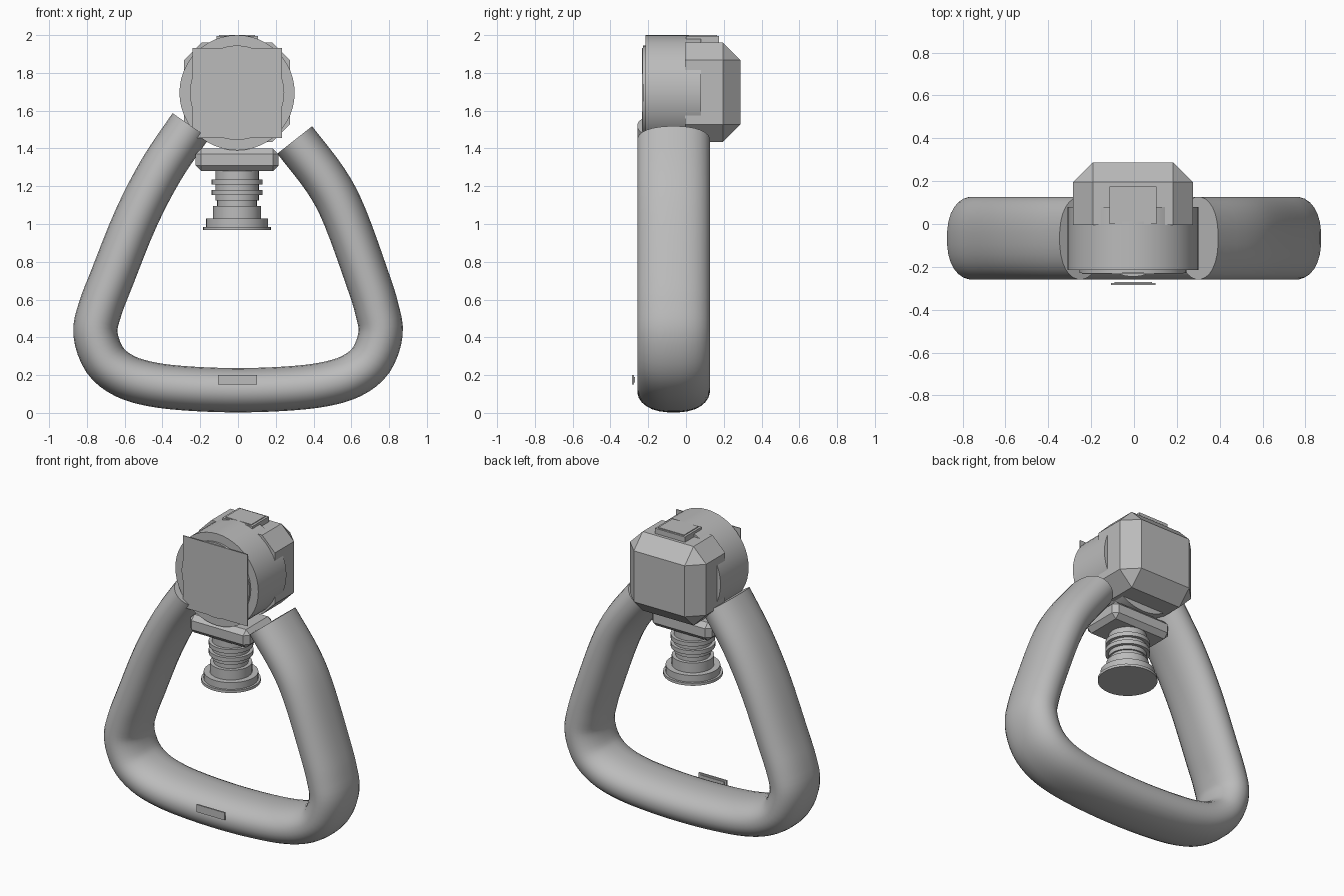
import bpy, bmesh, math
from mathutils import Vector

if "Cube" in bpy.data.objects:
    bpy.data.objects.remove(bpy.data.objects["Cube"])

grey = bpy.data.materials.new("metal_grey")
grey.diffuse_color = (0.5, 0.5, 0.5, 1)
grey.use_nodes = True
grey.node_tree.nodes["Principled BSDF"].inputs["Base Color"].default_value = grey.diffuse_color


def finish(name, bm, smooth=False):
    bmesh.ops.recalc_face_normals(bm, faces=bm.faces)
    me = bpy.data.meshes.new(name)
    bm.to_mesh(me)
    bm.free()
    me.materials.append(grey)
    ob = bpy.data.objects.new(name, me)
    bpy.context.collection.objects.link(ob)
    if smooth:
        bpy.ops.object.select_all(action='DESELECT')
        bpy.context.view_layer.objects.active = ob
        ob.select_set(True)
        bpy.ops.object.shade_smooth_by_angle(angle=math.radians(35))
    return ob


def box(name, lo, hi, bevel=0, skip_front=False):
    lo, hi = Vector(lo), Vector(hi)
    bm = bmesh.new()
    bmesh.ops.create_cube(bm, size=1)
    for v in bm.verts:
        v.co = (lo + hi) / 2 + v.co * (hi - lo)
    if bevel:
        edges = [e for e in bm.edges
                 if not (skip_front and all(v.co.y < lo.y + 1e-4 for v in e.verts))]
        bmesh.ops.bevel(bm, geom=edges, offset=bevel, segments=1,
                        affect='EDGES', profile=0.5)
    return finish(name, bm)


def skin(name, rings):
    """Joins closed rings of points into a capped tube."""
    bm = bmesh.new()
    loops = [[bm.verts.new(p) for p in r] for r in rings]
    n = len(loops[0])
    for a, b in zip(loops, loops[1:]):
        for i in range(n):
            j = (i + 1) % n
            bm.faces.new((a[i], a[j], b[j], b[i]))
    bm.faces.new(loops[0])
    bm.faces.new(loops[-1])
    return finish(name, bm, True)


def turned(name, profile, place, sides):
    ang = [2 * math.pi * i / sides for i in range(sides)]
    return skin(name, [[place(r * math.cos(a), r * math.sin(a), h) for a in ang]
                       for r, h in profile])


# Handle: oval section swept along an open rounded triangle
path = [(-.25, 1.52), (-.405, 1.29), (-.54, 1.03), (-.665, .72), (-.73, .55),
        (-.755, .42), (-.705, .28), (-.60, .195), (-.45, .15), (-.25, .128),
        (0, .12), (.25, .128), (.45, .15), (.60, .195), (.705, .28), (.755, .42),
        (.735, .55), (.685, .71), (.565, 1.04), (.465, 1.23), (.30, 1.445)]
pts = [Vector((x, 0, z)) for x, z in path]
ctrl = [2 * pts[0] - pts[1]] + pts + [2 * pts[-1] - pts[-2]]
centre = []
for a, b, c, d in zip(ctrl, ctrl[1:], ctrl[2:], ctrl[3:]):
    for k in range(4):
        t = k / 4
        centre.append(0.5 * (2 * b + (c - a) * t + (2 * a - 5 * b + 4 * c - d) * t * t
                             + (3 * b - a - 3 * c + d) * t ** 3))
centre.append(pts[-1])


def power(v, p):
    return math.copysign(abs(v) ** p, v)


rings = []
for i, p in enumerate(centre):
    tan = (centre[min(i + 1, len(centre) - 1)] - centre[max(i - 1, 0)]).normalized()
    out = Vector((tan.z, 0, -tan.x))
    ring = []
    for k in range(28):
        a = 2 * math.pi * (k + .5) / 28
        ring.append(p + out * (.118 * power(math.sin(a), .95))
                    + Vector((0, -.066 + .193 * power(math.cos(a), .85), 0)))
    rings.append(ring)
skin("handle", rings)

# Round barrel lying front to back, with a stepped front disc
turned("barrel", [(.305, .08), (.305, -.215)],
       lambda u, v, h: (u - .005, h, 1.695 + v), 48)
turned("front_disc", [(.25, -.21), (.25, -.228)],
       lambda u, v, h: (u - .005, h, 1.695 + v), 48)
box("front_plate", (-.242, -.234, 1.455), (.232, -.228, 1.932))

# Chamfered block at the back of the barrel
box("rear_block", (-.285, -.005, 1.435), (.275, .288, 1.96), .093, True)
box("top_plate", (-.115, 0, 1.955), (.105, .175, 1.995))
box("top_plate_lip", (-.1, .012, 1.99), (.09, .163, 2.0))

# Bevelled collar under the barrel
box("collar", (-.225, -.21, 1.28), (.215, .08, 1.4), .03)

# Ribbed screw and stepped foot
screw = [(.115, 1.3), (.115, 1.235)]
for z in (1.235, 1.18):
    screw += [(.135, z), (.135, z - .027), (.115, z - .027), (.115, z - .055)]
screw += [(.105, 1.125), (.105, 1.095), (.128, 1.095), (.128, 1.03), (.165, 1.03),
          (.165, .985), (.18, .985), (.18, .968)]
turned("screw", screw, lambda u, v, h: (u - .005, v - .066, h), 32)

# Small tag in front of the lower bar
box("tag", (-.107, -.285, .15), (.1, -.275, .2))
box("tag_back", (-.09, -.275, .16), (.085, -.27, .19))
